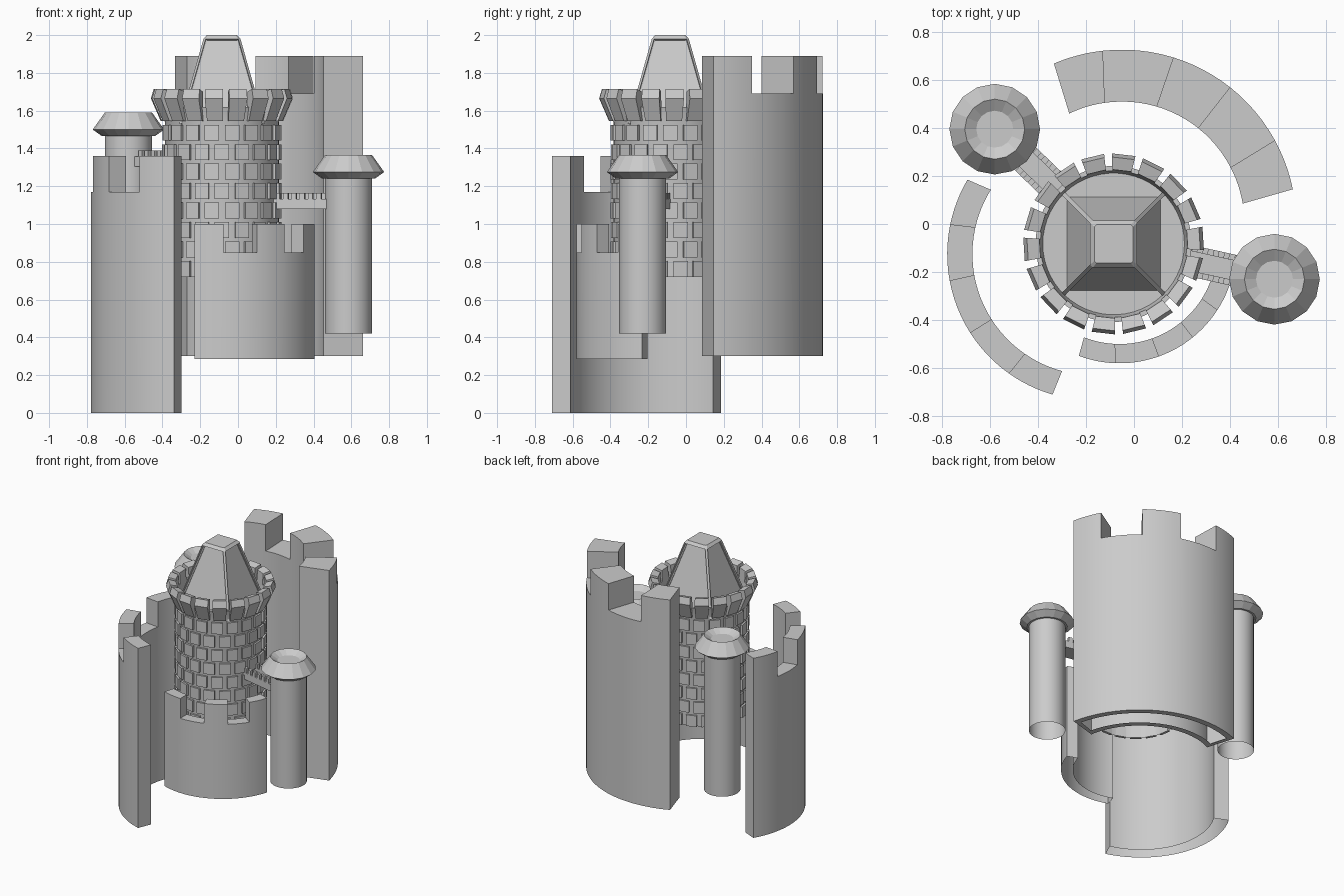
import bpy, bmesh
from math import sin, cos, radians, atan2, pi
from mathutils import Matrix

if "Cube" in bpy.data.objects:
    bpy.data.objects.remove(bpy.data.objects["Cube"])

TOWER = (-0.085, -0.083)


def finish(bm, name, smooth=False):
    bmesh.ops.remove_doubles(bm, verts=bm.verts, dist=1e-5)
    bmesh.ops.recalc_face_normals(bm, faces=bm.faces)
    me = bpy.data.meshes.new(name)
    bm.to_mesh(me)
    bm.free()
    ob = bpy.data.objects.new(name, me)
    bpy.context.collection.objects.link(ob)
    if smooth:
        bpy.ops.object.select_all(action='DESELECT')
        ob.select_set(True)
        bpy.context.view_layer.objects.active = ob
        bpy.ops.object.shade_smooth_by_angle(angle=radians(20))
    return ob


def face(bm, pts):
    return bm.faces.new([bm.verts.new(p) for p in pts])


def polar(c, r, deg, z):
    return (c[0] + r * cos(radians(deg)), c[1] + r * sin(radians(deg)), z)


def lathe(name, c, prof, sides, smooth):
    bm = bmesh.new()
    for i in range(sides):
        a, b = 360 * i / sides, 360 * (i + 1) / sides
        for (r0, z0), (r1, z1) in zip(prof, prof[1:]):
            pts = [polar(c, r0, a, z0), polar(c, r0, b, z0)]
            pts += [polar(c, r1, b, z1), polar(c, r1, a, z1)] if r1 > 0 else [(c[0], c[1], z1)]
            face(bm, pts)
    return finish(bm, name, smooth)


def sector(bm, c, prof, a, b):
    # closed (r, z) profile swept over a small angle, with end caps
    A = [polar(c, r, a, z) for r, z in prof]
    B = [polar(c, r, b, z) for r, z in prof]
    face(bm, A)
    face(bm, B[::-1])
    n = len(prof)
    for i in range(n):
        j = (i + 1) % n
        face(bm, [A[i], B[i], B[j], A[j]])


def curved_wall(name, c, ro, ri, angles, ends_in, zb, zn, zt, rim=0):
    # merlons and notches alternate between the listed angles
    bm = bmesh.new()
    steps = 6
    cols = []
    span = angles[-1] - angles[0]
    for k in range(len(angles) - 1):
        for s in range(steps):
            cols.append((angles[k] + (angles[k + 1] - angles[k]) * s / steps, k))
    cols.append((angles[-1], len(angles) - 2))

    def P(t, a, z):   # t = 0 outer face, 1 inner face
        f = (a - angles[0]) / span
        ai = ends_in[0] + (ends_in[1] - ends_in[0]) * f
        return polar(c, ro + (ri - ro) * t, a + (ai - a) * t, z)

    def strip(a, b, z0, z1):
        for t in (0, 1):
            face(bm, [P(t, a, z0), P(t, b, z0), P(t, b, z1), P(t, a, z1)])

    def radial(a, z0, z1):
        face(bm, [P(0, a, z0), P(1, a, z0), P(1, a, z1), P(0, a, z1)])

    last = len(cols) - 2
    for i, ((a, k), (b, _)) in enumerate(zip(cols, cols[1:])):
        high = k % 2 == 0
        strip(a, b, zb, zn)
        if high:
            strip(a, b, zn, zt)
        z = zt if high else zn
        face(bm, [P(0, a, z), P(0, b, z), P(1, b, z), P(1, a, z)])
        if rim:
            bands = [(0, 1)] if i in (0, last) else [(0, rim), (1 - rim, 1)]
            for t0, t1 in bands:
                face(bm, [P(t0, a, zb), P(t0, b, zb), P(t1, b, zb), P(t1, a, zb)])
    for a in angles:
        radial(a, zn, zt)
    for a in (angles[0], angles[-1]):
        radial(a, zb, zn)
    finish(bm, name, True)


# broken ring walls
curved_wall("back_wall", (-0.05, 0), 0.726, 0.51, [11.5, 28.7, 51.6, 72.9, 96.3, 113],
            (9.6, 115.5), 0.30, 1.69, 1.89, rim=0.2)
curved_wall("left_wall", (-0.168, -0.125), 0.61, 0.505, [149.5, 168.5, 190.4, 212.6, 234.6, 253.7],
            (148, 254.9), 0, 1.17, 1.36)
curved_wall("front_wall", (-0.06, -0.095), 0.485, 0.405, [249.5, 268, 289.5, 309, 327, 343.5],
            (248.5, 344.5), 0.285, 0.85, 1.0)

# main tower core and flared parapet behind the crown
lathe("tower_core", TOWER, [(0.302, 0.72), (0.302, 1.54), (0.325, 1.62), (0.305, 1.62),
                            (0.295, 1.56), (0, 1.56)], 54, True)

# staggered brickwork
bm = bmesh.new()
for row in range(8):
    z = 0.72 + 0.103 * row
    for i in range(18):
        a = 20 * i + 10 * (row % 2) + 3
        prof = [(0.298, z), (0.317, z), (0.317, z + 0.084), (0.298, z + 0.084)]
        sector(bm, TOWER, prof, a, a + 14)
finish(bm, "tower_bricks")

# crown of flared merlons
bm = bmesh.new()
for i in range(18):
    a = 20 * i - 4
    sector(bm, TOWER, [(0.30, 1.545), (0.325, 1.545), (0.377, 1.665),
                       (0.362, 1.715), (0.31, 1.70)], a, a + 15)
finish(bm, "tower_crown")

# square roof with chamfered corners and recessed panels
bm = bmesh.new()


def octagon(h, c, z):
    pts = [(h, -h + c), (h, h - c), (h - c, h), (-h + c, h),
           (-h, h - c), (-h, -h + c), (-h + c, -h), (h - c, -h)]
    return [(x + TOWER[0], y + TOWER[1], z) for x, y in pts]


rings = [octagon(0.226, 0.012, 1.53), octagon(0.098, 0.012, 1.98), octagon(0.08, 0.008, 2.0)]
panels = []
for lo, hi in zip(rings, rings[1:]):
    for i in range(8):
        j = (i + 1) % 8
        f = face(bm, [lo[i], lo[j], hi[j], hi[i]])
        if lo is rings[0] and i % 2 == 0:
            panels.append(f)
face(bm, rings[-1])
bmesh.ops.inset_individual(bm, faces=panels, thickness=0.05, depth=0)
bmesh.ops.inset_individual(bm, faces=panels, thickness=0.003, depth=-0.022)
finish(bm, "tower_roof")


def block(bm, m, x0, x1, y0, y1, z0, z1):
    mat = m @ Matrix.Translation(((x0 + x1) / 2, (y0 + y1) / 2, (z0 + z1) / 2))
    mat = mat @ Matrix.Diagonal((x1 - x0, y1 - y0, z1 - z0, 1))
    bmesh.ops.create_cube(bm, size=1, matrix=mat)


# side turrets, each joined to the tower by a small crenellated bridge
for side, c, top in (("right", (0.585, -0.23), 1.365), ("left", (-0.58, 0.395), 1.59)):
    lathe(side + "_turret", c, [(0.125, 0.42), (0.125, top - 0.10)], 32, True)
    lathe(side + "_turret_cap", c, [(0.12, top - 0.125), (0.14, top - 0.125), (0.189, top - 0.09),
                                    (0.125, top), (0.077, top - 0.03), (0, top - 0.03)], 16, False)
    ang = atan2(c[1] - TOWER[1], c[0] - TOWER[0])
    m = Matrix.Translation((TOWER[0], TOWER[1], top - 0.285)) @ Matrix.Rotation(ang, 4, 'Z')
    bm = bmesh.new()
    block(bm, m, 0.29, 0.58, -0.062, 0.062, 0, 0.03)
    for s in (-1, 1):
        y0, y1 = sorted((s * 0.04, s * 0.065))
        block(bm, m, 0.29, 0.58, y0, y1, 0, 0.052)
        for i in range(6):
            x = 0.30 + 0.045 * i
            block(bm, m, x, x + 0.026, y0, y1, 0.05, 0.085)
    finish(bm, side + "_bridge")
